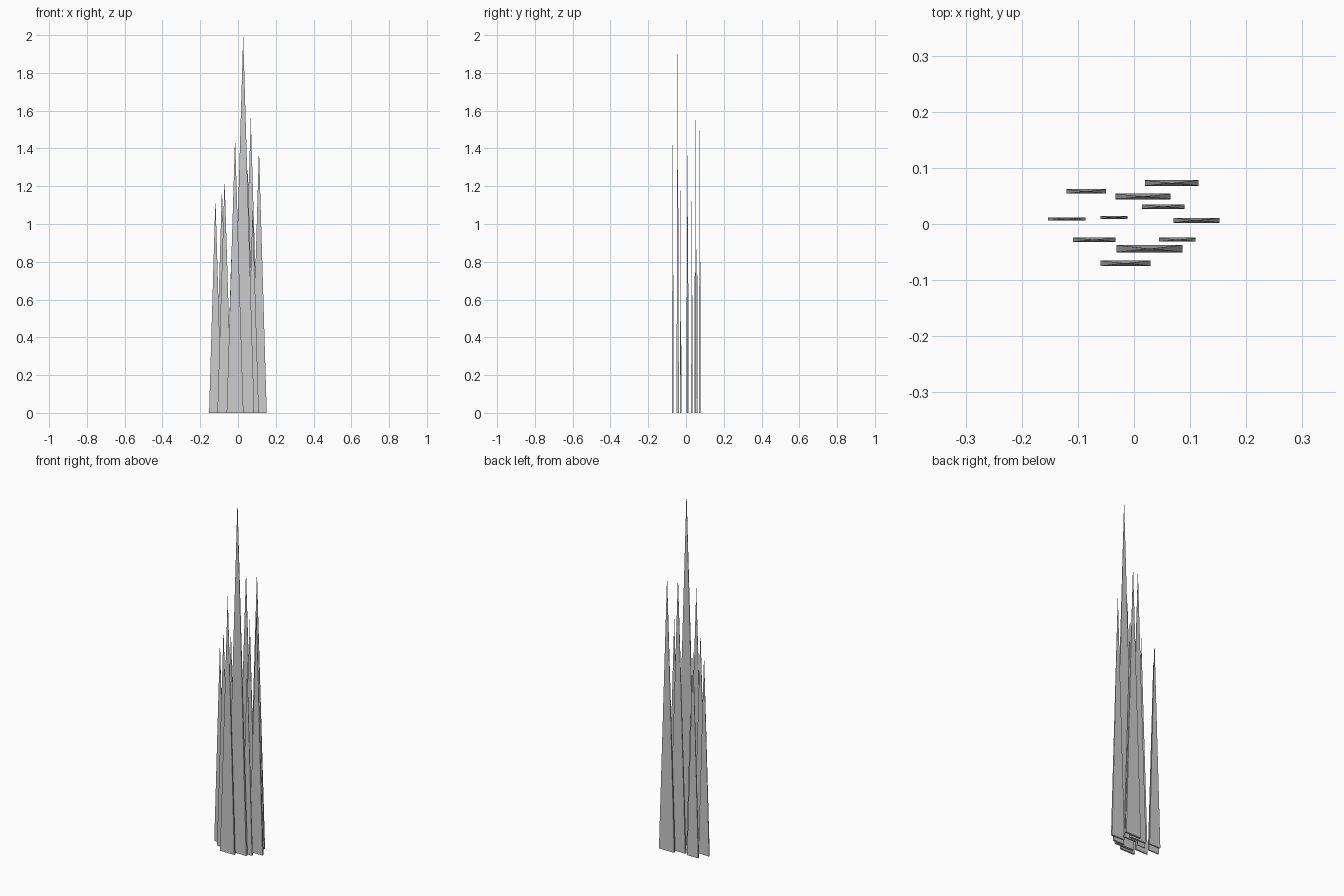
import bpy, bmesh

# Each blade: left x, right x, centre y, thickness, height
BLADES = [
    (0.020, 0.115, 0.073, 0.010, 1.56),
    (-0.120, -0.050, 0.058, 0.008, 1.19),
    (-0.033, 0.065, 0.049, 0.010, 1.56),
    (0.014, 0.090, 0.031, 0.008, 1.30),
    (-0.153, -0.086, 0.009, 0.006, 1.14),
    (-0.060, -0.012, 0.0115, 0.005, 0.82),
    (0.070, 0.152, 0.0065, 0.009, 1.40),
    (-0.109, -0.033, -0.028, 0.008, 1.24),
    (0.045, 0.110, -0.028, 0.007, 1.09),
    (-0.031, 0.086, -0.044, 0.013, 2.00),
    (-0.060, 0.029, -0.070, 0.010, 1.46),
]


def blade(name, x0, x1, y, thick, height):
    """Flat four-sided pyramid: thin rectangular base rising to a point."""
    bm = bmesh.new()
    h = thick / 2
    base = [bm.verts.new((x, yy, 0)) for x, yy in
            ((x0, y - h), (x1, y - h), (x1, y + h), (x0, y + h))]
    tip = bm.verts.new(((x0 + x1) / 2, y, height))
    bm.faces.new(base[::-1])
    for i in range(4):
        bm.faces.new((base[i], base[(i + 1) % 4], tip))
    mesh = bpy.data.meshes.new(name)
    bm.to_mesh(mesh)
    bm.free()
    obj = bpy.data.objects.new(name, mesh)
    bpy.context.collection.objects.link(obj)


# Tuft of grass blades
for i, b in enumerate(BLADES, 1):
    blade(f"grass_blade_{i}", *b)
